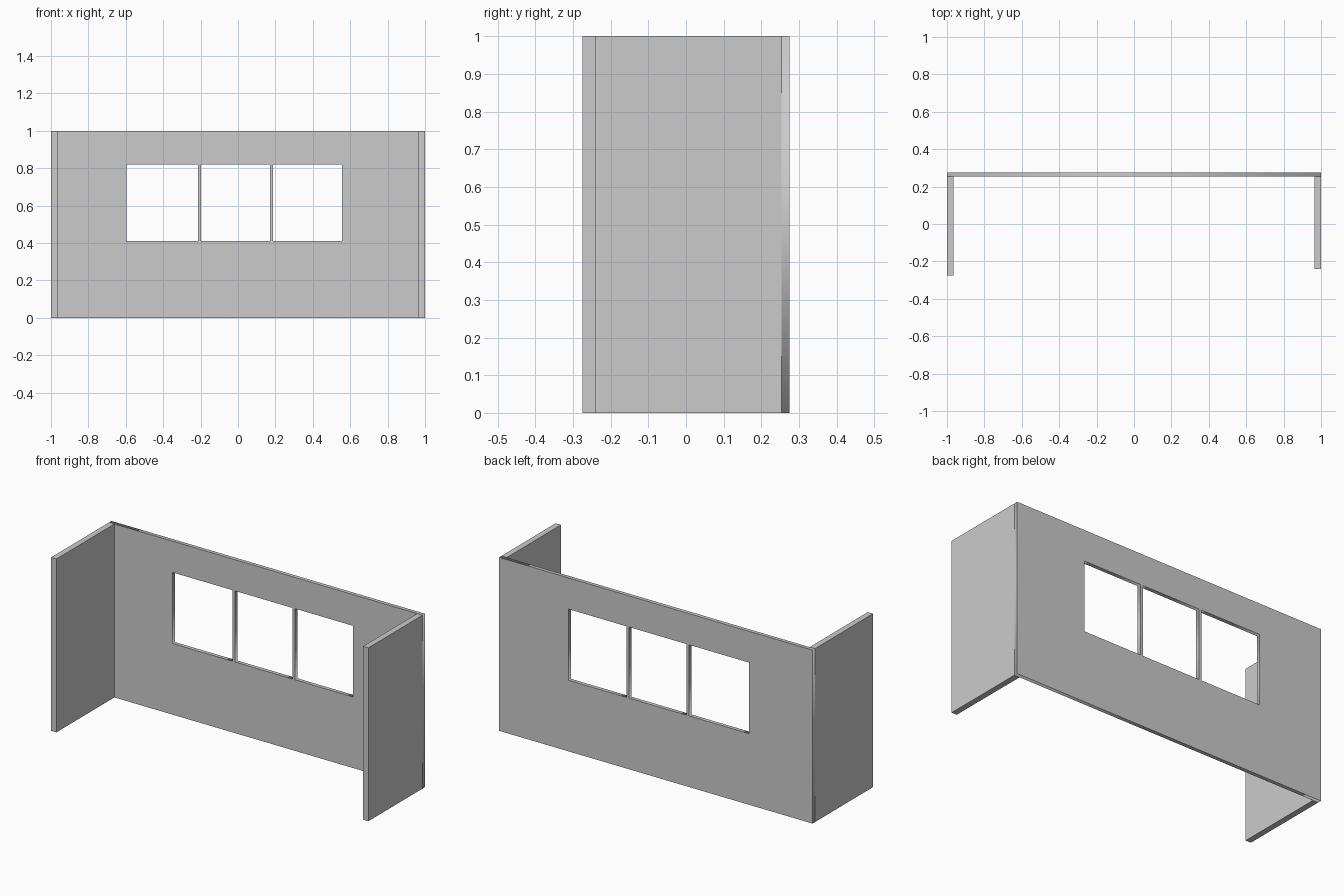
import bpy
import math

if "Cube" in bpy.data.objects:
    bpy.data.objects.remove(bpy.data.objects["Cube"])

BACK, INNER = 0.275, 0.253      # back wall outer and inner faces in y
SIDE = 0.034                    # side wall thickness


def rect(curve, x0, x1, z0, z1):
    s = curve.splines.new('POLY')
    s.points.add(3)
    for p, (x, z) in zip(s.points, [(x0, z0), (x1, z0), (x1, z1), (x0, z1)]):
        p.co = (x, z, 0, 1)
    s.use_cyclic_u = True


def box(name, x0, x1, y0, y1, z0, z1):
    bpy.ops.mesh.primitive_cube_add(size=1, location=((x0 + x1) / 2, (y0 + y1) / 2, (z0 + z1) / 2))
    ob = bpy.context.object
    ob.name = name
    ob.scale = (x1 - x0, y1 - y0, z1 - z0)
    bpy.ops.object.transform_apply(location=False, rotation=False, scale=True)


# Back wall: filled outline with three window openings, thin mullions remain between
outline = bpy.data.curves.new("back_wall", 'CURVE')
outline.dimensions = '2D'
outline.fill_mode = 'BOTH'
outline.extrude = (BACK - INNER) / 2
rect(outline, -1, 1, 0, 1)
for x0, x1 in [(-0.596, -0.213), (-0.197, 0.172), (0.188, 0.557)]:
    rect(outline, x0, x1, 0.41, 0.82)
wall = bpy.data.objects.new("back_wall", outline)
wall.location.y = (BACK + INNER) / 2
wall.rotation_euler.x = math.pi / 2
bpy.context.collection.objects.link(wall)
bpy.context.view_layer.objects.active = wall
wall.select_set(True)
bpy.ops.object.convert(target='MESH')

# Side walls: the left one is slightly longer
box("left_wall", -1, -1 + SIDE, -0.275, INNER, 0, 1)
box("right_wall", 1 - SIDE, 1, -0.24, INNER, 0, 1)
